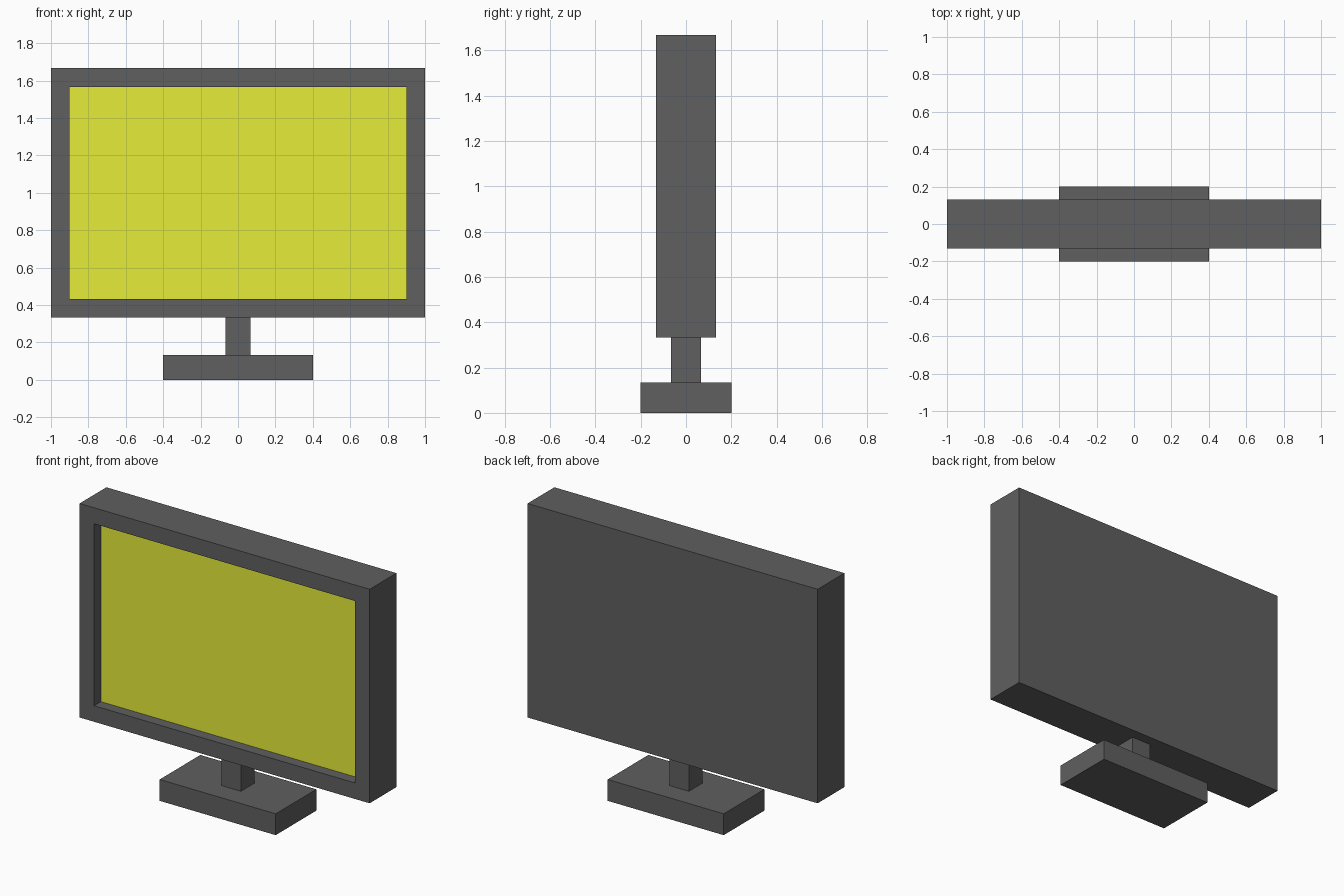
import bpy, bmesh
from math import radians

if "Cube" in bpy.data.objects:
    bpy.data.objects.remove(bpy.data.objects["Cube"])


def material(name, color):
    mat = bpy.data.materials.new(name)
    mat.diffuse_color = color
    mat.use_nodes = True
    mat.node_tree.nodes["Principled BSDF"].inputs["Base Color"].default_value = mat.diffuse_color
    return mat


dark = material("dark_grey", (0.115, 0.115, 0.115, 1))
yellow = material("screen_yellow", (0.78, 0.84, 0.04, 1))


def box(name, width, depth, z0, z1):
    bpy.ops.mesh.primitive_cube_add(size=1, location=(0, 0, (z0 + z1) / 2))
    ob = bpy.context.object
    ob.name = name
    ob.scale = (width, depth, z1 - z0)
    bpy.ops.object.transform_apply(location=False, rotation=False, scale=True)
    ob.data.materials.append(dark)
    return ob


BOTTOM, TOP, DEPTH = 0.333, 1.667, 0.264
BEZEL, RECESS = 0.1, 0.067

# Stand
box("base", 0.8, 0.4, 0, 0.133)
box("neck", 0.133, 0.133, 0.133, BOTTOM)

# Casing with an open recess in its front face
casing = box("casing", 2, DEPTH, BOTTOM, TOP)
bm = bmesh.new()
bm.from_mesh(casing.data)
front = min(bm.faces, key=lambda f: f.calc_center_median().y)
bmesh.ops.inset_region(bm, faces=[front], thickness=BEZEL,
                       use_boundary=True, use_even_offset=True)
opening = bmesh.ops.extrude_discrete_faces(bm, faces=[front])["faces"]
bmesh.ops.translate(bm, verts=opening[0].verts, vec=(0, RECESS, 0))
bmesh.ops.delete(bm, geom=opening, context="FACES_ONLY")
bm.to_mesh(casing.data)
bm.free()

# Screen panel closing the back of the recess
bpy.ops.mesh.primitive_plane_add(
    size=1, location=(0, -DEPTH / 2 + RECESS, (BOTTOM + TOP) / 2),
    rotation=(radians(90), 0, 0))
screen = bpy.context.object
screen.name = "screen"
screen.scale = (2 - 2 * BEZEL, TOP - BOTTOM - 2 * BEZEL, 1)
screen.data.materials.append(yellow)
